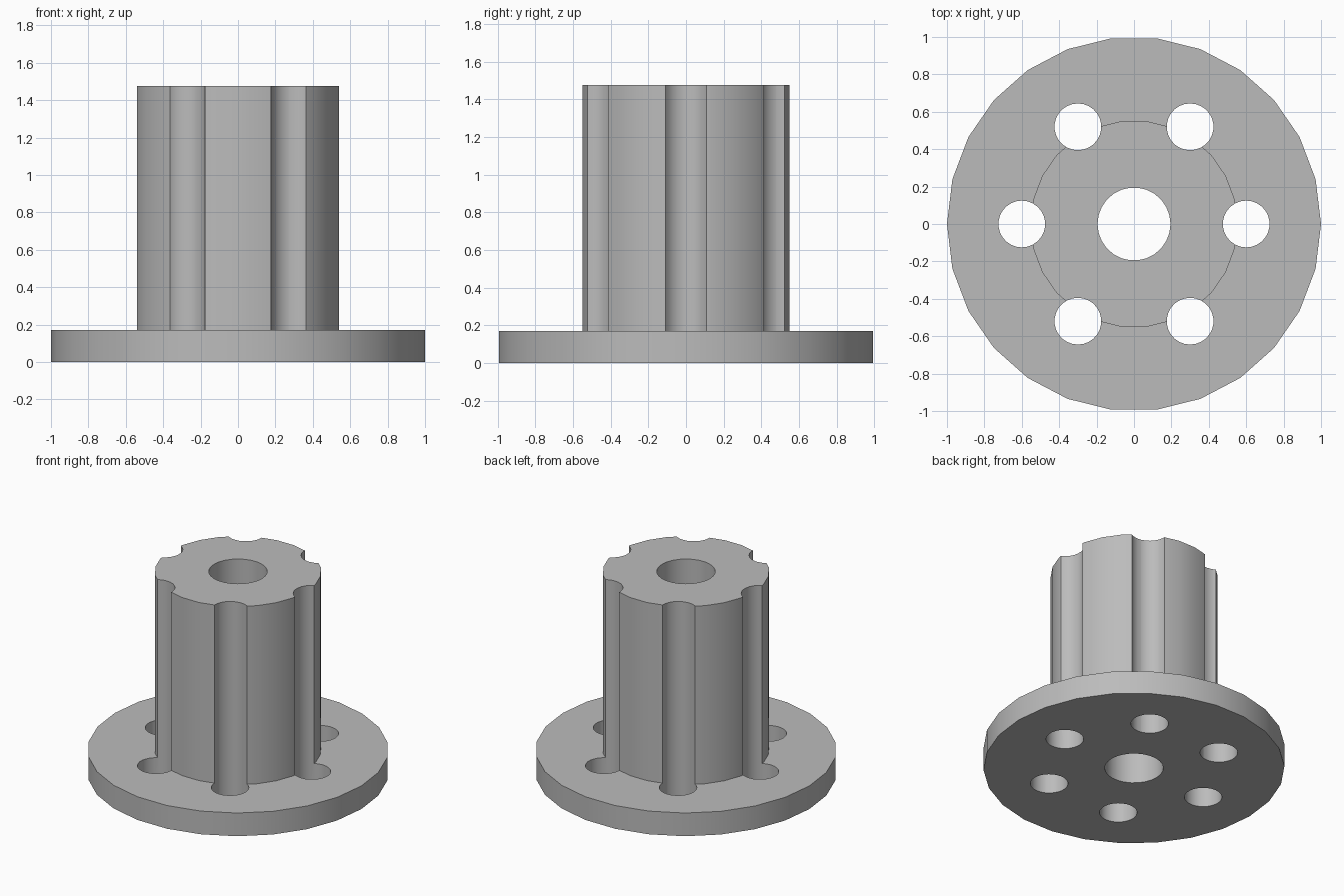
import bpy
import bmesh
from math import cos, sin, pi, radians

default_cube = bpy.data.objects.get("Cube")
if default_cube:
    bpy.data.objects.remove(default_cube, do_unlink=True)

SIDES = 26
FLANGE_R, FLANGE_TOP = 1.0, 0.17
HUB_R, HUB_TOP = 0.554, 1.476
BORE_R = 0.195
HOLE_R, HOLE_RING = 0.125, 0.6

grey = bpy.data.materials.new("plain grey")
grey.use_nodes = True
colour = (0.5, 0.5, 0.5, 1)
grey.diffuse_color = colour
grey.node_tree.nodes["Principled BSDF"].inputs["Base Color"].default_value = colour


def make_object(name, bm):
    bmesh.ops.recalc_face_normals(bm, faces=bm.faces)
    mesh = bpy.data.meshes.new(name)
    bm.to_mesh(mesh)
    bm.free()
    mesh.materials.append(grey)
    obj = bpy.data.objects.new(name, mesh)
    bpy.context.collection.objects.link(obj)
    return obj


def lathe(name, profile, sides):
    """Closed (radius, height) profile turned about z."""
    bm = bmesh.new()
    rings = [[bm.verts.new((r * cos(2 * pi * i / sides), r * sin(2 * pi * i / sides), z))
              for r, z in profile] for i in range(sides)]
    count = len(profile)
    for i in range(sides):
        a, b = rings[i], rings[(i + 1) % sides]
        for j in range(count):
            k = (j + 1) % count
            bm.faces.new((a[j], b[j], b[k], a[k]))
    return make_object(name, bm)


# Flanged hub with a central bore
hub = lathe("flanged_hub", [
    (BORE_R, 0), (FLANGE_R, 0), (FLANGE_R, FLANGE_TOP),
    (HUB_R, FLANGE_TOP), (HUB_R, HUB_TOP), (BORE_R, HUB_TOP)], SIDES)

# Six drills cut the bolt holes and the flutes up the hub
bm = bmesh.new()
for i in range(6):
    new = bmesh.ops.create_cone(bm, cap_ends=True, segments=SIDES,
                                radius1=HOLE_R, radius2=HOLE_R, depth=4)
    angle = i * pi / 3
    bmesh.ops.translate(bm, verts=new["verts"],
                        vec=(HOLE_RING * cos(angle), HOLE_RING * sin(angle), 0))
drills = make_object("hole_cutter", bm)
drills.hide_render = True

cut = hub.modifiers.new("bolt_holes", "BOOLEAN")
cut.operation = "DIFFERENCE"
cut.solver = "EXACT"
cut.object = drills

bpy.ops.object.select_all(action="DESELECT")
hub.select_set(True)
bpy.context.view_layer.objects.active = hub
bpy.ops.object.modifier_apply(modifier=cut.name)
bpy.data.objects.remove(drills, do_unlink=True)
bpy.ops.object.shade_smooth_by_angle(angle=radians(30))
